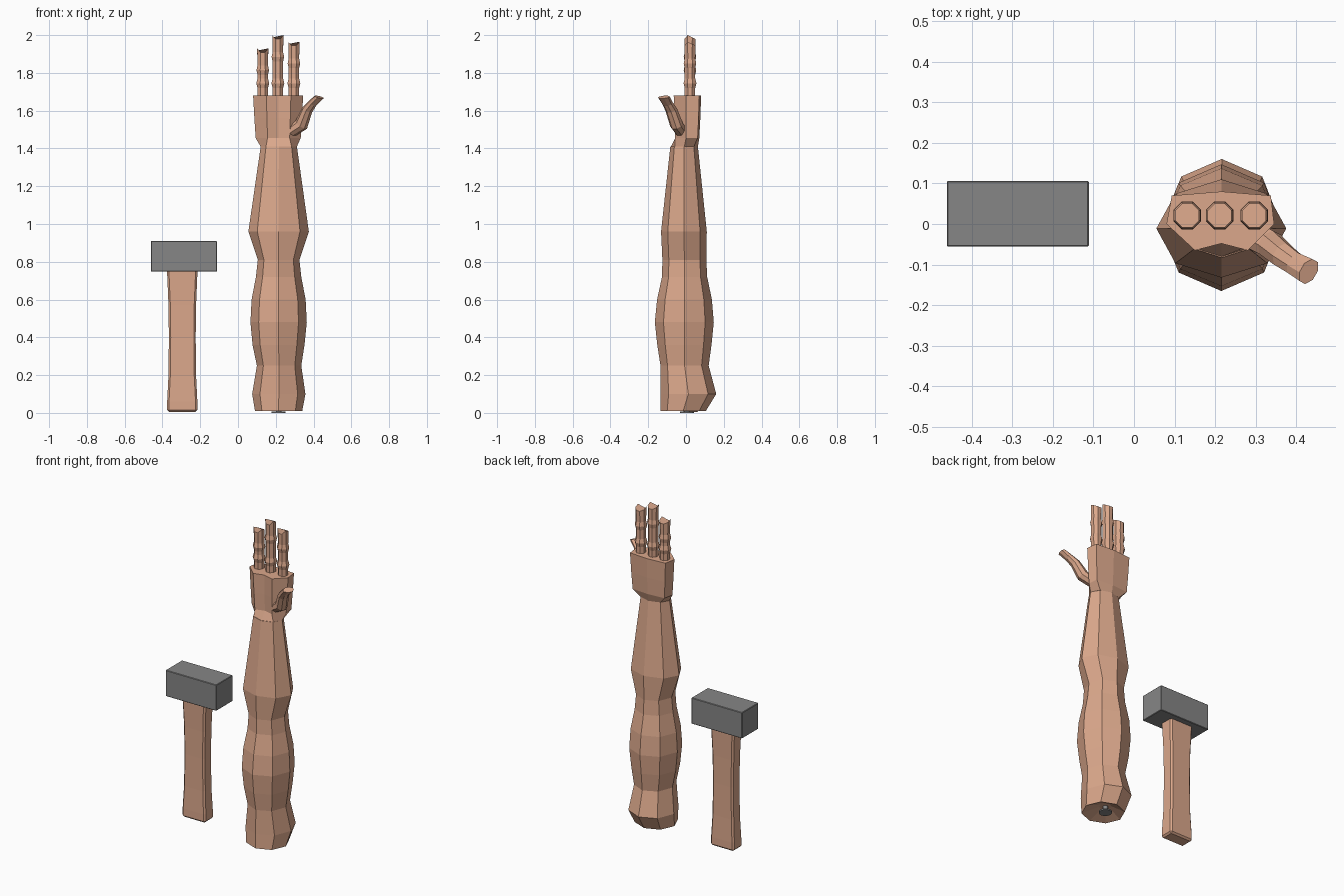
import bpy, bmesh
from math import cos, sin, pi
from mathutils import Vector

cube = bpy.data.objects.get("Cube")
if cube:
    bpy.data.objects.remove(cube)


def material(name, rgb):
    m = bpy.data.materials.new(name)
    m.use_nodes = True
    m.diffuse_color = (*rgb, 1)
    bsdf = m.node_tree.nodes["Principled BSDF"]
    bsdf.inputs["Base Color"].default_value = (*rgb, 1)
    bsdf.inputs["Roughness"].default_value = 0.8
    return m


SKIN = material("warm tan", (0.71, 0.39, 0.26))
STEEL = material("steel grey", (0.24, 0.24, 0.24))


def ellipse(center, u, v, sides=8, start=0):
    """Ring of points around center along half-axes u and v."""
    c, u, v = Vector(center), Vector(u), Vector(v)
    angles = [start + 2 * pi * i / sides for i in range(sides)]
    return [c + u * cos(a) + v * sin(a) for a in angles]


def loft(name, rings, mat, bevel=0):
    """Skin consecutive rings with quads and close both ends."""
    bm = bmesh.new()
    vs = [[bm.verts.new(p) for p in ring] for ring in rings]
    n = len(vs[0])
    for a, b in zip(vs, vs[1:]):
        for i in range(n):
            j = (i + 1) % n
            bm.faces.new((a[i], a[j], b[j], b[i]))
    bm.faces.new(vs[0][::-1])
    bm.faces.new(vs[-1])
    bmesh.ops.recalc_face_normals(bm, faces=bm.faces)
    mesh = bpy.data.meshes.new(name)
    bm.to_mesh(mesh)
    bm.free()
    mesh.materials.append(mat)
    obj = bpy.data.objects.new(name, mesh)
    bpy.context.collection.objects.link(obj)
    if bevel:
        mod = obj.modifiers.new("soft_edges", "BEVEL")
        mod.width = bevel
        mod.segments = 1
        mod.limit_method = "ANGLE"
    return obj


def span_ring(z, x0, x1, y0, y1):
    """Octagon filling the given extents, with points on the axes."""
    center = ((x0 + x1) / 2, (y0 + y1) / 2, z)
    return ellipse(center, ((x1 - x0) / 2, 0, 0), (0, (y1 - y0) / 2, 0))


# Arm: hollowed base, upper arm bulge, elbow, tapering forearm and wrist
arm_sections = [
    (0.04, 0.18, 0.25, -0.03, 0.04),
    (0.01, 0.09, 0.34, -0.135, 0.105),
    (0.10, 0.075, 0.357, -0.135, 0.16),
    (0.25, 0.10, 0.335, -0.135, 0.12),
    (0.36, 0.077, 0.352, -0.152, 0.135),
    (0.48, 0.066, 0.364, -0.165, 0.147),
    (0.60, 0.072, 0.358, -0.153, 0.137),
    (0.72, 0.095, 0.335, -0.127, 0.112),
    (0.81, 0.105, 0.325, -0.125, 0.108),
    (0.96, 0.055, 0.375, -0.132, 0.11),
    (1.41, 0.12, 0.312, -0.083, 0.063),
]
loft("arm", [span_ring(*s) for s in arm_sections], SKIN)

# Hand: squarish back, slightly hollow palm
palm_outline = [(0.13, 0), (0.122, 0.07), (0, 0.08), (-0.122, 0.07),
                (-0.135, 0), (-0.065, -0.065), (0, -0.048), (0.065, -0.065)]


def palm_ring(z, sx, sy):
    return [Vector((0.215 + x * sx, y * sy, z)) for x, y in palm_outline]


loft("hand", [span_ring(1.41, 0.12, 0.312, -0.08, 0.063),
              palm_ring(1.455, 0.9, 0.88), palm_ring(1.56, 0.95, 0.95),
              palm_ring(1.68, 1, 1)], SKIN)


# Fingers: octagonal, two knuckle bumps, wedge-shaped tips
def finger(name, x, top):
    y, low = 0.021, 1.745
    high = top - 0.115
    profile = [(1.66, 0.03), (low - 0.025, 0.03), (low, 0.037),
               (low + 0.025, 0.03), (high - 0.025, 0.03), (high, 0.036),
               (high + 0.025, 0.03), (top - 0.02, 0.032)]
    rings = [ellipse((x, y, z), (r, 0, 0), (0, r, 0), start=pi / 8)
             for z, r in profile]
    ridge = y - 0.012
    for p in rings[-1]:
        p.z = top - (0.5 * (p.y - ridge) if p.y > ridge else 1.2 * (ridge - p.y))
    loft(name, rings, SKIN)


for name, x, top in (("right_finger", 0.131, 1.93),
                     ("middle_finger", 0.211, 2.0),
                     ("left_finger", 0.296, 1.965)):
    finger(name, x, top)

# Thumb: bent, flattened tube leaning out and forward
across = Vector((0.5, 0.86, 0))
thumb_path = [((0.285, -0.025, 1.49), (0.5, 0, 0.8), 0.028, 0.03),
              ((0.335, -0.05, 1.525), (0.6, -0.3, -0.55), 0.036, 0.036),
              ((0.367, -0.078, 1.605), (0.7, -0.4, -0.5), 0.033, 0.028),
              ((0.395, -0.098, 1.64), (0.6, -0.35, -0.7), 0.03, 0.022),
              ((0.43, -0.117, 1.672), (0.8, -0.45, -0.35), 0.034, 0.022)]
thumb_path[0] = (thumb_path[0][0], (0.5, -0.3, -0.8), 0.036, 0.03)
loft("thumb", [ellipse(c, across * w, Vector(d).normalized() * t, start=pi / 8)
               for c, d, w, t in thumb_path], SKIN)

# Mounting peg under the arm: disc and stem
loft("peg_disc", [ellipse((0.215, 0.005, z), (0.037, 0, 0), (0, 0.037, 0), 16)
                  for z in (0, 0.008)], STEEL)
loft("peg_stem", [ellipse((0.215, 0.005, z), (0.014, 0, 0), (0, 0.014, 0), 12)
                  for z in (0.004, 0.06)], STEEL)


# Hammer: waisted handle and block head
def box_ring(z, hx, hy, x, y=0.025):
    return [Vector((x + sx * hx, y + sy * hy, z))
            for sx, sy in ((1, 1), (-1, 1), (-1, -1), (1, -1))]


handle_sections = [(0.005, 0.08), (0.06, 0.08), (0.2, 0.073), (0.4, 0.071),
                   (0.57, 0.073), (0.76, 0.081)]
loft("hammer_handle", [box_ring(z, w, w * 0.55, -0.295)
                       for z, w in handle_sections], SKIN, 0.01)
loft("hammer_head", [box_ring(z, 0.175, 0.081, -0.286)
                     for z in (0.748, 0.91)], STEEL, 0.003)
